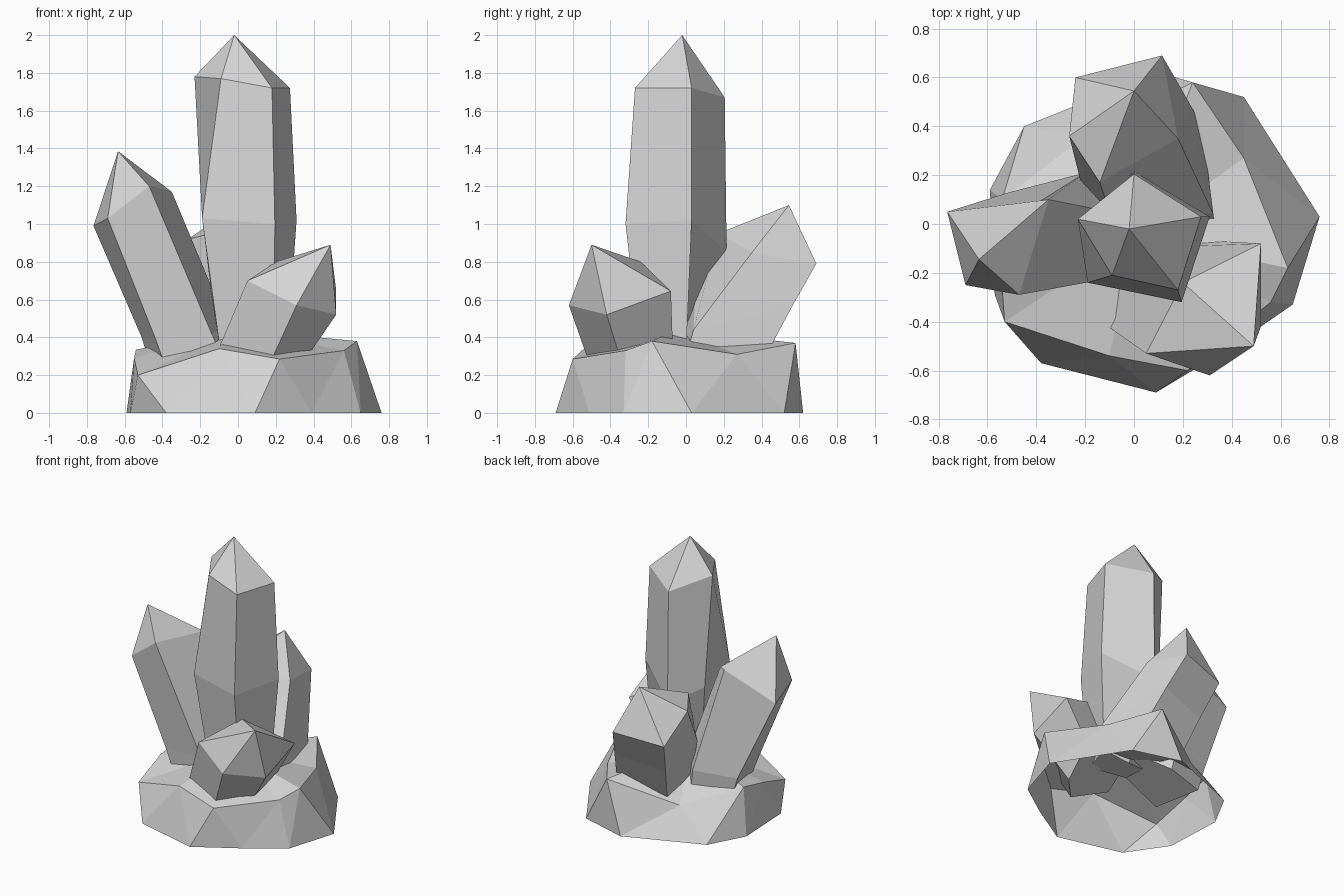
import bpy
import bmesh

# Remove the default cube
default = bpy.data.objects.get("Cube")
if default:
    bpy.data.objects.remove(default, do_unlink=True)

# Single stone colour
stone = bpy.data.materials.new("grey_stone")
stone.use_nodes = True
stone.diffuse_color = (0.67, 0.67, 0.67, 1)
stone.node_tree.nodes["Principled BSDF"].inputs["Base Color"].default_value = stone.diffuse_color


def finish(name, bm):
    """Turn a bmesh into a flat shaded object with outward normals."""
    bmesh.ops.recalc_face_normals(bm, faces=bm.faces[:])
    mesh = bpy.data.meshes.new(name)
    bm.to_mesh(mesh)
    bm.free()
    mesh.materials.append(stone)
    obj = bpy.data.objects.new(name, mesh)
    bpy.context.scene.collection.objects.link(obj)
    return obj


def fan(bm, ring, tip):
    """Join a ring of vertices to a single point."""
    point = bm.verts.new(tip)
    for i, vert in enumerate(ring):
        bm.faces.new((vert, ring[(i + 1) % len(ring)], point))


def crystal(name, tip, *sections):
    """Faceted shaft through the cross-sections, top first, with a pointed tip."""
    bm = bmesh.new()
    rings = [[bm.verts.new(point) for point in section] for section in sections]
    fan(bm, rings[0], tip)
    for upper, lower in zip(rings, rings[1:]):
        for i in range(len(upper)):
            j = (i + 1) % len(upper)
            bm.faces.new((upper[i], upper[j], lower[j], lower[i]))
    bm.faces.new(rings[-1])
    return finish(name, bm)


def rock(name, foot, rim, centre):
    """Open-bottomed rock: zigzag wall between foot and rim, closed by a top fan."""
    bm = bmesh.new()
    low_ring = [bm.verts.new((x, y, 0)) for x, y in foot]
    high_ring = [bm.verts.new(point) for point in rim]
    for i in range(len(low_ring)):
        j = (i + 1) % len(low_ring)
        bm.faces.new((low_ring[i], low_ring[j], high_ring[i]))
        bm.faces.new((high_ring[i], low_ring[j], high_ring[j]))
    fan(bm, high_ring, centre)
    return finish(name, bm)


# Rock base
rock(
    "rock_base",
    foot=[(-.38, -.57), (.09, -.69), (.39, -.51), (.65, -.33), (.76, .03),
          (.45, .52), (.1, .62), (-.45, .4), (-.59, .14), (-.57, -.29)],
    rim=[(-.1, -.54, .34), (.22, -.6, .285), (.56, -.32, .33), (.63, -.18, .38),
         (.45, .27, .31), (.24, .58, .37), (-.2, .36, .21), (-.54, .1, .335),
         (-.55, -.12, .29), (-.53, -.4, .2)],
    centre=(0, -.05, .44),
)

# Tall middle crystal
crystal(
    "tall_crystal", (-.02, -.02, 2),
    [(-.23, .02, 1.78), (-.09, -.21, 1.77), (.18, -.27, 1.72), (.275, .03, 1.72), (0, .205, 1.67)],
    [(-.18, .04, .95), (-.19, -.24, 1.03), (.195, -.32, 1), (.31, .03, 1.02), (0, .215, .85)],
    [(-.1, -.03, .3), (-.09, -.19, .3), (.19, -.24, .3), (.26, 0, .3), (0, -.05, .32)],
)

# Leaning crystal on the right side
crystal(
    "right_crystal", (-.635, -.145, 1.385),
    [(-.765, .05, .99), (-.69, -.25, 1.03), (-.47, -.29, 1.2), (-.35, .1, 1.17), (-.38, .096, 1.155)],
    [(-.51, .13, .4), (-.44, -.21, .4), (-.14, -.23, .42), (-.05, .04, .45), (-.2, .21, .41)],
    [(-.45, .13, .2), (-.36, -.2, .18), (-.1, -.22, .33), (0, .03, .35), (-.17, .19, .23)],
)

# Short crystal at the front left
crystal(
    "front_crystal", (.49, -.5, .89),
    [(.05, -.53, .7), (.31, -.62, .57), (.52, -.42, .52), (.52, -.08, .645), (.2, -.24, .8)],
    [(-.12, -.41, .3), (.14, -.49, .2), (.3, -.32, .2), (.35, -.07, .35), (-.05, -.1, .4)],
)

# Leaning crystal at the back
crystal(
    "back_crystal", (0, .545, 1.1),
    [(.115, .69, .79), (-.24, .6, .74), (-.265, .36, .92), (-.14, .17, .95), (.18, .35, .85)],
    [(.19, .56, .56), (-.17, .48, .49), (-.22, .18, .62), (-.1, .05, .65), (.325, .04, .44)],
    [(.28, .4, .26), (-.1, .36, .22), (-.12, .12, .3), (0, -.05, .35), (.33, 0, .3)],
)
